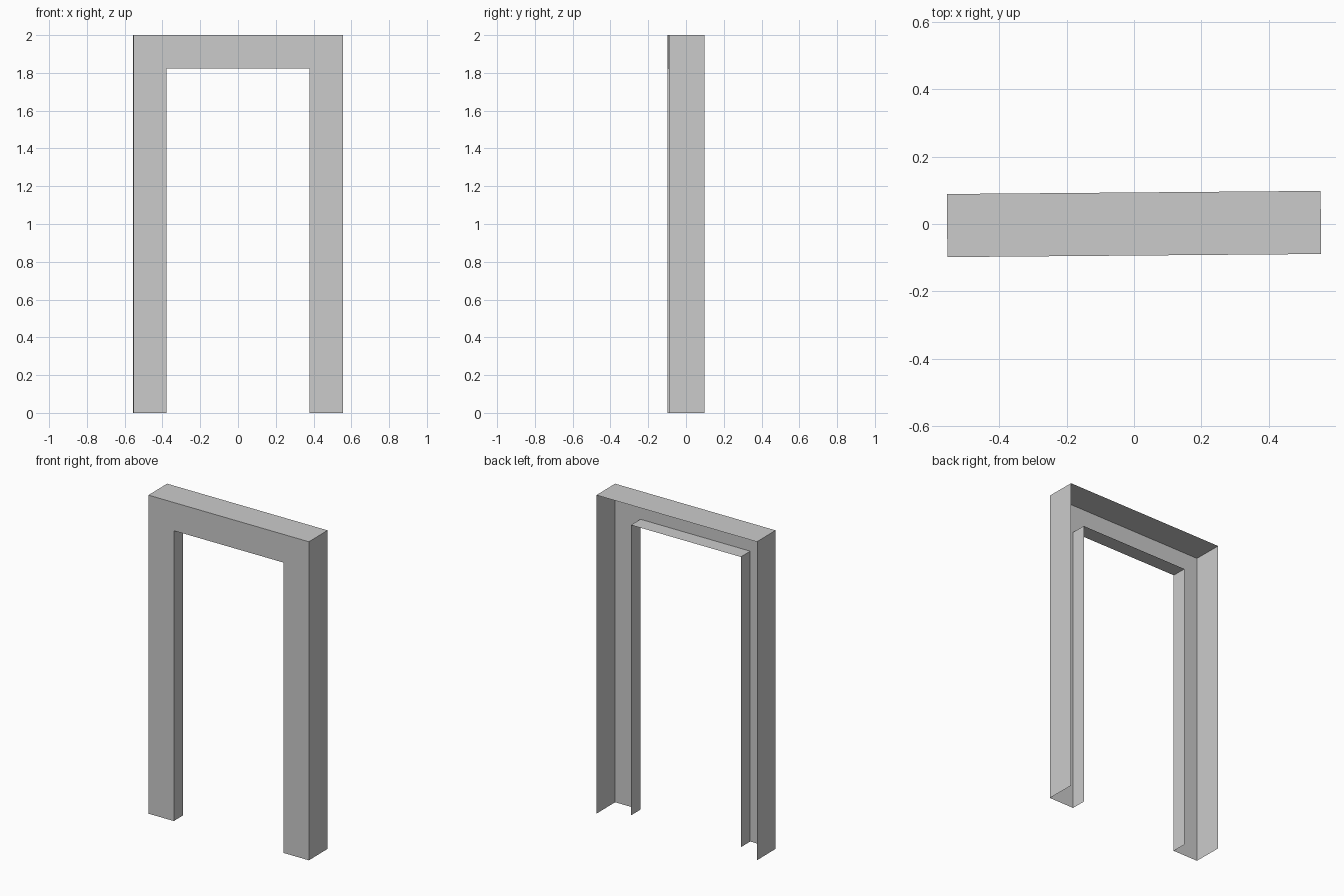
import bpy, bmesh, math

if "Cube" in bpy.data.objects:
    bpy.data.objects.remove(bpy.data.objects["Cube"])

W, H = 0.554, 2.0        # outer half width, height
w, h = 0.379, 1.823      # opening half width, height
FRONT, BACK, REVEAL = -0.0935, 0.0935, 0.001
TILT = math.radians(0.48)


def u_path(half, top):
    return [(-half, 0), (-half, top), (half, top), (half, 0)]


def strip(name, a, b):
    """Join two matching open paths with a strip of quads."""
    bm = bmesh.new()
    va = [bm.verts.new(p) for p in a]
    vb = [bm.verts.new(p) for p in b]
    for i in range(len(a) - 1):
        bm.faces.new((va[i], va[i + 1], vb[i + 1], vb[i]))
    me = bpy.data.meshes.new(name)
    bm.to_mesh(me)
    bm.free()
    ob = bpy.data.objects.new(name, me)
    ob.rotation_euler.z = TILT
    bpy.context.collection.objects.link(ob)


def at(path, y):
    return [(x, y, z) for x, z in path]


outer, inner = u_path(W, H), u_path(w, h)

# Front casing around the opening
strip("front_casing", at(outer, FRONT), at(inner, FRONT))
# Full-depth outer sides and top, open at the back
strip("outer_shell", at(outer, BACK), at(outer, FRONT))
# Half-depth lining of the opening
strip("opening_lining", at(inner, FRONT), at(inner, REVEAL))
